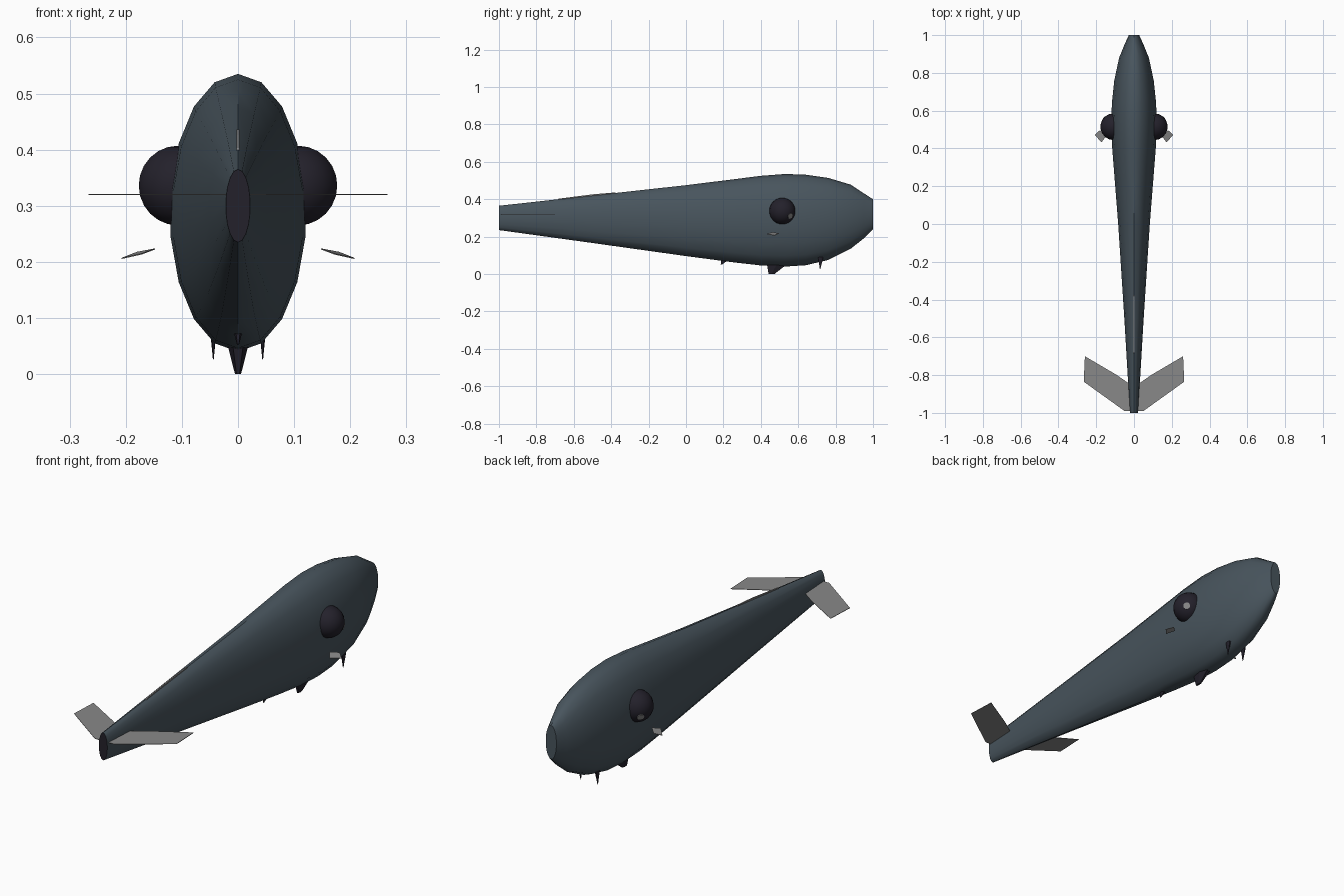
import bpy, bmesh, math
from mathutils import Vector

old = bpy.data.objects.get("Cube")
if old:
    bpy.data.objects.remove(old)


def material(name, color):
    m = bpy.data.materials.new(name)
    m.use_nodes = True
    m.diffuse_color = (*color, 1)
    m.node_tree.nodes["Principled BSDF"].inputs["Base Color"].default_value = (*color, 1)
    return m


SLATE = material("slate blue", (0.065, 0.09, 0.11))
NAVY = material("dark navy", (0.017, 0.015, 0.024))
GREY = material("fin grey", (0.25, 0.25, 0.25))


def finish(bm, name, mats, smooth=None):
    bmesh.ops.recalc_face_normals(bm, faces=bm.faces)
    mesh = bpy.data.meshes.new(name)
    bm.to_mesh(mesh)
    bm.free()
    for m in mats:
        mesh.materials.append(m)
    ob = bpy.data.objects.new(name, mesh)
    bpy.context.collection.objects.link(ob)
    if smooth:
        bpy.ops.object.select_all(action='DESELECT')
        ob.select_set(True)
        bpy.context.view_layer.objects.active = ob
        bpy.ops.object.shade_smooth_by_angle(angle=math.radians(smooth))
    return ob


def plate(name, outline, offset, mat):
    """Thin slab: an outline extruded by an offset vector."""
    bm = bmesh.new()
    face = bm.faces.new([bm.verts.new(p) for p in outline])
    new = bmesh.ops.extrude_face_region(bm, geom=[face])["geom"]
    bmesh.ops.translate(bm, vec=offset, verts=[v for v in new if isinstance(v, bmesh.types.BMVert)])
    return finish(bm, name, [mat])


def spike(name, base, tip, width, length, mat, blunt=0.1):
    """Tapered six-sided stub from base centre to tip centre."""
    bm = bmesh.new()
    rings = []
    for centre, s in ((base, 1), (tip, blunt)):
        rings.append([bm.verts.new(Vector(centre) + Vector((
            math.cos(k * math.pi / 3) * width * s,
            math.sin(k * math.pi / 3) * length * s, 0))) for k in range(6)])
    for k in range(6):
        bm.faces.new((rings[0][k], rings[0][k - 1], rings[1][k - 1], rings[1][k]))
    bm.faces.new(rings[0])
    bm.faces.new(rings[1])
    return finish(bm, name, [mat])


# Body: elliptical sections (y, bottom, top, half width)
sections = [
    (-1, 0.235, 0.365, 0.022), (-0.5, 0.166, 0.42, 0.052), (0, 0.096, 0.475, 0.085),
    (0.25, 0.063, 0.506, 0.105), (0.4, 0.046, 0.525, 0.117), (0.53, 0.04, 0.535, 0.122),
    (0.64, 0.047, 0.531, 0.119), (0.76, 0.075, 0.514, 0.106), (0.88, 0.135, 0.478, 0.08),
    (0.95, 0.19, 0.432, 0.051), (1, 0.24, 0.4, 0.028)]
SIDES = 18
bm = bmesh.new()
loops = []
for y, low, high, w in sections:
    loops.append([bm.verts.new((w * math.sin(a), y, (low + high) / 2 + (high - low) / 2 * math.cos(a)))
                  for a in (k * math.tau / SIDES for k in range(SIDES))])
for a, b in zip(loops, loops[1:]):
    for k in range(SIDES):
        bm.faces.new((a[k], a[k - 1], b[k - 1], b[k]))
bm.faces.new(loops[-1])
bm.faces.new(loops[0]).material_index = 1
finish(bm, "body", [SLATE, NAVY], 40)

# Dorsal ridge fin
plate("dorsal_fin", [(-0.003, -0.7, 0.385), (-0.003, -0.68, 0.403), (-0.003, -0.5, 0.426),
                     (-0.003, -0.38, 0.436), (-0.003, -0.36, 0.42)], (0.006, 0, 0), GREY)

for side, s in (("left", 1), ("right", -1)):
    # Bulging eyes
    bm = bmesh.new()
    bmesh.ops.create_uvsphere(bm, u_segments=18, v_segments=12, radius=0.071)
    bmesh.ops.translate(bm, vec=(s * 0.107, 0.515, 0.336), verts=bm.verts)
    finish(bm, side + "_eye", [NAVY], 40)

    # Small lens on each eye
    d = Vector((s * 0.68, 0.6, -0.36)).normalized()
    bm = bmesh.new()
    bmesh.ops.create_cone(bm, cap_ends=True, segments=10, radius1=0.016, radius2=0.016, depth=0.005)
    bmesh.ops.rotate(bm, verts=bm.verts, matrix=d.to_track_quat('Z', 'Y').to_matrix())
    bmesh.ops.translate(bm, vec=Vector((s * 0.107, 0.515, 0.336)) + d * 0.069, verts=bm.verts)
    finish(bm, side + "_eye_lens", [GREY])

    # Swept tail fins
    plate(side + "_tail_fin", [(s * x, y, 0.319) for x, y in (
        (0.005, -0.86), (0.09, -0.8), (0.26, -0.7), (0.266, -0.835), (0.05, -0.99), (0.005, -0.99))],
        (0, 0, 0.002), GREY)

    # Small side vanes
    plate(side + "_vane", [(s * 0.148, 0.465, 0.222), (s * 0.172, 0.432, 0.213),
                           (s * 0.208, 0.472, 0.205), (s * 0.18, 0.497, 0.216)], (0, 0, 0.002), GREY)

    # Belly spikes
    spike(side + "_belly_spike", (s * 0.044, 0.72, 0.09), (s * 0.044, 0.717, 0.026), 0.007, 0.016, NAVY)

# Keel stubs along the belly
spike("belly_keel", (0, 0.485, 0.05), (0, 0.457, 0), 0.018, 0.06, NAVY, 0.3)
spike("rear_belly_stub", (0, 0.21, 0.08), (0, 0.19, 0.052), 0.009, 0.025, NAVY, 0.2)
